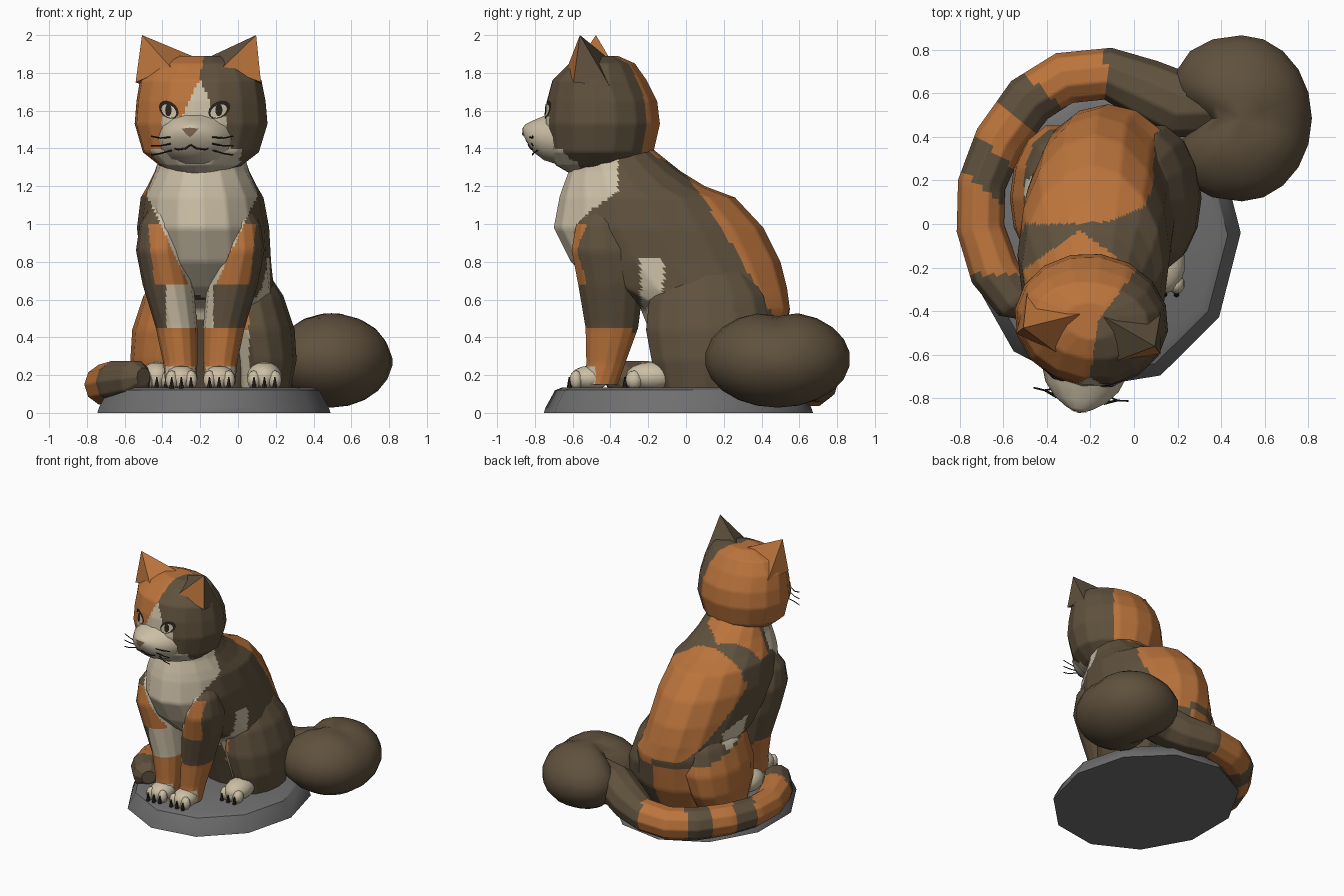
import bpy, bmesh, math
from mathutils import Vector, Matrix
from mathutils.bvhtree import BVHTree

if "Cube" in bpy.data.objects:
    bpy.data.objects.remove(bpy.data.objects["Cube"])

COLORS = {"orange fur": (.50, .175, .045), "dark fur": (.115, .082, .047),
          "cream fur": (.60, .52, .38), "grey stone": (.16, .16, .16),
          "black": (.02, .016, .012), "nose brown": (.20, .13, .08)}
MATS = {}
for label, rgb in COLORS.items():
    m = MATS[label] = bpy.data.materials.new(label)
    m.use_nodes = True
    m.diffuse_color = (*rgb, 1)
    bsdf = m.node_tree.nodes["Principled BSDF"]
    bsdf.inputs["Base Color"].default_value = (*rgb, 1)
    bsdf.inputs["Roughness"].default_value = .9
ORANGE, DARK, CREAM, STONE, BLACK, NOSE = COLORS
X, Y, Z = Vector((1, 0, 0)), Vector((0, 1, 0)), Vector((0, 0, 1))


def finish(name, bm, color, matrix=Matrix(), sharp=50):
    """Turn a bmesh into an object; color is a name or a rule on (centre, normal)."""
    bmesh.ops.recalc_face_normals(bm, faces=bm.faces)
    slots = []
    for f in bm.faces:
        c = color(f.calc_center_median(), f.normal) if callable(color) else color
        if c not in slots:
            slots.append(c)
        f.material_index = slots.index(c)
        f.smooth = True
    mesh = bpy.data.meshes.new(name)
    bm.to_mesh(mesh)
    bm.free()
    for c in slots:
        mesh.materials.append(MATS[c])
    mesh.set_sharp_from_angle(angle=math.radians(sharp))
    ob = bpy.data.objects.new(name, mesh)
    ob.matrix_world = matrix
    bpy.context.collection.objects.link(ob)
    return ob


def loft(name, rings, color, n=14, cuts=0, matrix=Matrix(), sharp=50):
    """Skin oval rings (centre, axis, axis), closing both ends with fans."""
    bm = bmesh.new()
    loops = []
    for c, u, v in rings:
        angles = [math.tau * i / n for i in range(n)]
        loops.append([bm.verts.new(c + u * math.cos(a) + v * math.sin(a)) for a in angles])
    for a, b in zip(loops, loops[1:]):
        for i in range(n):
            j = (i + 1) % n
            bm.faces.new((a[i], a[j], b[j], b[i]))
    for loop, ring in ((loops[0], rings[0]), (loops[-1], rings[-1])):
        mid = bm.verts.new(ring[0])
        for i in range(n):
            bm.faces.new((loop[i], loop[(i + 1) % n], mid))
    if cuts:
        bmesh.ops.subdivide_edges(bm, edges=bm.edges[:], cuts=cuts, use_grid_fill=True)
    return finish(name, bm, color, matrix, sharp)


def oval(z, x, y0, y1, rx):
    return Vector((x, (y0 + y1) / 2, z)), X * rx, Y * (y1 - y0) / 2


def add_ball(bm, center, radii, seg=14):
    mat = Matrix.Translation(center) @ Matrix.Diagonal((*radii, 1))
    return bmesh.ops.create_uvsphere(bm, u_segments=seg, v_segments=seg // 2 + 1,
                                     radius=1, matrix=mat)["verts"]


# Stone base
loft("stone_base", [oval(0, -.14, -.76, .68, .63), oval(.03, -.14, -.75, .67, .62),
                    oval(.12, -.14, -.70, .60, .57), oval(.135, -.14, -.66, .56, .53)],
     STONE, n=11, sharp=35)


# Calico patches shared by the body and the limbs
def chest_patch(p):
    dx = abs(p.x + .19)
    inner = (p.z - .53) * .47
    if p.y < -.36 and dx < (.29 if p.z > 1.15 else inner):
        return CREAM
    if p.y < -.5 and .69 < p.z < 1 and inner < dx < .27 + (p.z - .85) * .1:
        return ORANGE
    return None


def right_flank(p):
    depth = max(0, .5 - p.y)
    if p.x < -.36 and abs(p.y - .08) < .13 and abs(p.z - .69 + .25 * (p.y - .08)) < .07:
        return CREAM
    return DARK if .49 + .28 * depth < p.z < .54 + .92 * depth else ORANGE


def body_color(p, n):
    patch = chest_patch(p)
    if patch:
        return patch
    if p.z < .6 and p.y < -.2 and abs(p.x + .19) < .2:
        return CREAM
    if p.x < -.08 and p.z > 1.15 and -.32 < p.y < -.03 - .7 * abs(p.x + .25):
        return ORANGE
    if p.x > 0 and -.24 < p.y < -.12 and .35 < p.z < .82:
        return CREAM
    if p.x < -.08 and p.z < 1.05 and p.y > -.03:
        return right_flank(p)
    side = min(1, max(0, (p.x + .25) * 3))
    edge = (.15 + (1.05 - p.z) * .58) * side
    return ORANGE if p.y > edge and p.z > .5 and p.x < .14 else DARK


# Body
loft("body", [oval(.13, -.1, -.08, .42, .26), oval(.30, -.1, -.14, .51, .33),
              oval(.55, -.12, -.24, .55, .34), oval(.66, -.15, -.46, .535, .34),
              oval(.80, -.17, -.61, .50, .345), oval(.98, -.185, -.70, .41, .35),
              oval(1.14, -.19, -.67, .26, .325), oval(1.2, -.19, -.65, .1, .29),
              oval(1.28, -.19, -.62, -.03, .25), oval(1.40, -.19, -.60, -.18, .21)],
     body_color, n=16, cuts=8)


# Hind legs: thighs, paws with toes and claws
def paw(name, x, y, w, length, height):
    bm = bmesh.new()
    add_ball(bm, (x, y, .13 + height * .45), (w, length, height * .55))
    for i in (-1, 0, 1):
        add_ball(bm, (x + i * w * .58, y - length * .68, .175), (w * .4, length * .33, .05), 10)
    finish(name, bm, CREAM)
    bm = bmesh.new()
    for i in (-1, 0, 1):
        tip = Matrix.Translation((x + i * w * .58, y - length * 1.02, .16))
        bmesh.ops.create_cone(bm, cap_ends=True, segments=6, radius1=.015, radius2=.004,
                              depth=.06, matrix=tip)
    finish(name + "_claws", bm, BLACK)


def left_thigh_color(p, n):
    if p.y < .05 and p.x < .06:
        return CREAM if p.z < .45 else ORANGE
    return DARK


def right_thigh_color(p, n):
    return CREAM if p.z < .24 and p.y < -.05 else right_flank(p)


for side, x, color in (("left", .1, left_thigh_color), ("right", -.36, right_thigh_color)):
    lean = .03 if x > 0 else -.03
    loft(side + "_thigh", [oval(.13, x + lean, -.14, .34, .15), oval(.28, x + lean, -.19, .43, .18),
                           oval(.44, x, -.22, .46, .2), oval(.62, x - lean, -.2, .42, .17),
                           oval(.74, x - lean * 2, -.12, .34, .12),
                           oval(.83, x - lean * 3, -.02, .24, .05)], color, n=14, cuts=6)
paw("left_hind_paw", .14, -.18, .095, .14, .14)
paw("right_hind_paw", -.43, -.18, .085, .14, .14)


# Front legs
def foreleg_color(x, inward, reach):
    def rule(p, n):
        if p.z < .24 and p.y < -.48:
            return CREAM
        if p.z < .46:
            return ORANGE if n.y < .6 or p.z < .42 else DARK
        if p.z > .69:
            return chest_patch(p) or DARK
        return CREAM if (p.x - x) * inward > reach and n.y < .5 else DARK
    return rule


for side, s, reach in (("left", 1, .06), ("right", -1, -.05)):
    def at(off):
        return -.2 + s * off
    loft(side + "_foreleg", [oval(.15, at(.105), -.55, -.36, .08), oval(.26, at(.105), -.53, -.32, .09),
                             oval(.45, at(.125), -.535, -.25, .11), oval(.68, at(.17), -.575, -.22, .135),
                             oval(.86, at(.205), -.61, -.24, .135), oval(1.0, at(.20), -.585, -.3, .12),
                             oval(1.14, at(.17), -.5, -.34, .06)],
         foreleg_color(at(.13), -s, reach), n=14, cuts=6)
    paw(side + "_front_paw", at(.1), -.51, .088, .105, .12)


# Tail wrapped round the stone, ending in a fluffy curl on the left
def tail_color(p, n):
    along = .6 * p.x + .7 * p.y
    if p.x > -.13 or p.y < -.23:
        return DARK
    return DARK if p.y > .1 and (-.3 < along < -.15 or .02 < along < .18) else ORANGE


path = [(-.50, -.40, .19, .05), (-.54, -.36, .18, .10), (-.64, -.22, .165, .115), (-.705, -.02, .15, .11),
        (-.70, .18, .15, .11), (-.62, .38, .15, .115), (-.48, .57, .15, .12), (-.32, .67, .15, .12),
        (-.12, .69, .17, .12), (.05, .62, .2, .14), (.2, .55, .25, .155), (.36, .56, .28, .16)]
rings = []
for i, p in enumerate(path):
    a, b = path[max(i - 1, 0)], path[min(i + 1, len(path) - 1)]
    out = (Vector(b[:3]) - Vector(a[:3])).cross(Z).normalized()
    rings.append((Vector(p[:3]), out * p[3], Z * p[3]))
loft("tail", rings, tail_color, n=10, cuts=6)

bm = bmesh.new()
for v in add_ball(bm, (.495, .485, .285), (.325, .385, .257), 20):
    crease = math.exp(-((v.co.y - .48) / .08) ** 2)
    if v.co.x < .495:
        v.co.x -= (.495 - v.co.x) * .4 * ((v.co.y - .485) / .385) ** 2
    if v.co.x < .45:
        v.co.x += .16 * crease * (.45 - v.co.x) / .28
    v.co.z -= .03 * crease * (v.co.z > .3)
finish("tail_curl", bm, DARK)

# Head, built facing forward then turned slightly
HEAD = Matrix.Translation((-.195, -.44, 0)) @ Matrix.Rotation(math.radians(-8), 4, "Z")


def head_color(p, n):
    if p.y < -.1:
        if p.z < 1.57 and abs(p.x) < .17 or p.z < 1.39 and abs(p.x) < .24 and p.y < -.15:
            return CREAM
        if p.z < 1.77 and abs(p.x - .03) < (1.77 - p.z) * .45:
            return CREAM
    return ORANGE if p.x < .03 + .55 * max(0, p.y) else DARK


head = loft("head", [oval(1.27, 0, -.18, .12, .12), oval(1.31, 0, -.25, .2, .22),
                     oval(1.38, 0, -.29, .27, .31), oval(1.53, 0, -.31, .305, .355),
                     oval(1.65, 0, -.30, .29, .345), oval(1.76, 0, -.27, .235, .325),
                     oval(1.85, 0, -.18, .17, .265), oval(1.89, 0, -.09, .08, .12)],
            head_color, n=16, cuts=8, matrix=HEAD)

# Muzzle, a blunt wedge pointing forward
muzzle = loft("muzzle", [(Vector((0, y, z)), X * rx, Z * rz) for y, z, rx, rz in
                         ((-.20, 1.46, .21, .16), (-.31, 1.455, .17, .12), (-.37, 1.465, .12, .085),
                          (-.41, 1.485, .06, .045), (-.425, 1.495, .025, .02))],
              CREAM, n=14, matrix=HEAD)

# Ears
for side, s, fur in (("left", 1, DARK), ("right", -1, ORANGE)):
    bm = bmesh.new()
    base = [bm.verts.new((s * x, y, z)) for x, y, z in
            ((.14, -.17, 1.83), (.335, -.11, 1.75), (.31, .08, 1.73), (.03, .03, 1.88))]
    tip = bm.verts.new((s * .305, -.08, 2))
    for i in range(4):
        bm.faces.new((base[i], base[(i + 1) % 4], tip))
    bm.faces.new(base)
    finish(side + "_ear", bm, lambda p, n: ORANGE if n.y < -.6 else fur, HEAD, 30)

# Face details laid on the head surface
TREES = [BVHTree.FromPolygons([v.co for v in o.data.vertices],
                              [p.vertices[:] for p in o.data.polygons]) for o in (head, muzzle)]


def on_face(x, z, lift):
    hits = [t.ray_cast(Vector((x, -2, z)), Y)[0] for t in TREES]
    return Vector((x, min(h.y for h in hits if h) - lift, z))


def plate(name, pts, color, lift):
    bm = bmesh.new()
    mid = sum((Vector(p) for p in pts), Vector((0, 0))) / len(pts)
    center = bm.verts.new(on_face(mid.x, mid.y, lift))
    rim = [bm.verts.new(on_face(x, z, lift)) for x, z in pts]
    for i in range(len(rim)):
        bm.faces.new((rim[i - 1], rim[i], center))
    ob = finish(name, bm, color, HEAD)
    if ob.data.polygons[0].normal.y > 0:
        ob.data.flip_normals()


def almond(x, z, w, h, slant):
    pts = []
    for i in range(14):
        a = math.tau * i / 14
        pts.append((x + w * math.cos(a), z + h * math.sin(a) + slant * math.cos(a)))
    return pts


def wire(name, pts, r):
    cu = bpy.data.curves.new(name, "CURVE")
    cu.dimensions, cu.bevel_depth, cu.bevel_resolution = "3D", r, 0
    sp = cu.splines.new("POLY")
    sp.points.add(len(pts) - 1)
    for q, p in zip(sp.points, pts):
        q.co = (*p, 1)
    cu.materials.append(MATS[BLACK])
    ob = bpy.data.objects.new(name, cu)
    ob.matrix_world = HEAD
    bpy.context.collection.objects.link(ob)


for side, s in (("left", 1), ("right", -1)):
    plate(side + "_eye_rim", almond(s * .135, 1.605, .056, .046, s * .015), BLACK, .004)
    plate(side + "_eye", almond(s * .133, 1.598, .042, .034, s * .012), CREAM, .007)
    plate(side + "_pupil", almond(s * .135, 1.603, .018, .033, 0), BLACK, .0095)
    wire(side + "_mouth", [on_face(s * x, z, .002) for x, z in
                           ((0, 1.42), (.03, 1.4), (.07, 1.395), (.09, 1.4))], .005)
    for i in range(3):
        z = 1.46 - i * .035
        wire(f"{side}_whisker_{i + 1}", [on_face(s * .11, z, 0), Vector((s * .17, -.35, z - .005 - i * .006)),
                                         Vector((s * .22, -.345, z + .005 - i * .015))], .004)
plate("nose", [(-.045, 1.505), (0, 1.51), (.045, 1.505), (.02, 1.475), (0, 1.46), (-.02, 1.475)],
      NOSE, .006)
